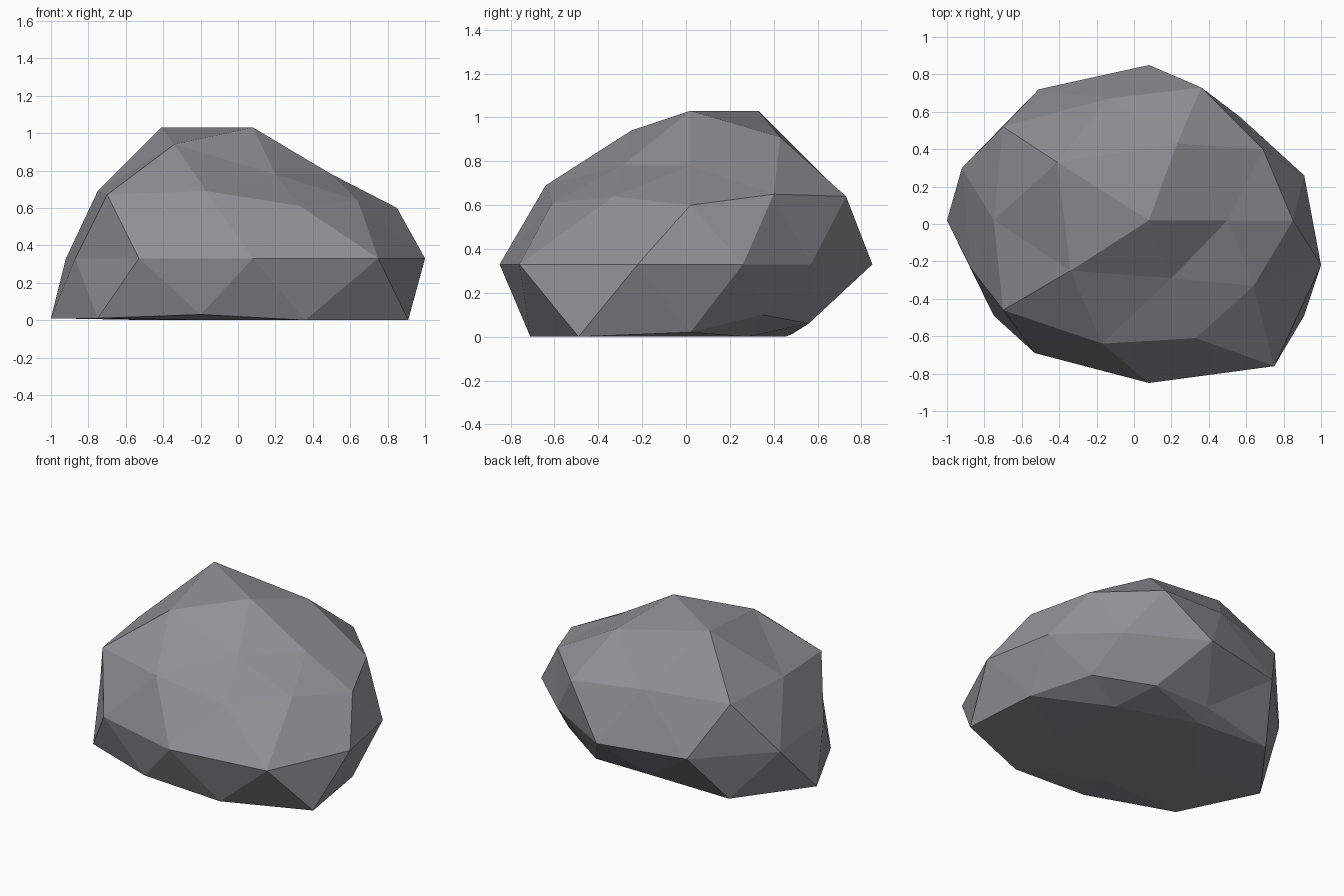
import bpy
import bmesh
from math import cos, sin, radians
from mathutils import Vector

default_cube = bpy.data.objects.get("Cube")
if default_cube:
    bpy.data.objects.remove(default_cube, do_unlink=True)


def make_material(name, colour):
    material = bpy.data.materials.new(name)
    material.use_nodes = True
    material.diffuse_color = (*colour, 1)
    shader = material.node_tree.nodes["Principled BSDF"]
    shader.inputs["Base Color"].default_value = (*colour, 1)
    shader.inputs["Roughness"].default_value = 0.9
    return material


def even_ring(latitude, start, count):
    """Evenly spaced directions on a unit sphere, counter-clockwise from +x."""
    lat = radians(latitude)
    directions = []
    for i in range(count):
        turn = radians(start + i * 360 / count)
        directions.append(Vector((cos(lat) * cos(turn), cos(lat) * sin(turn), sin(lat))))
    return directions


def at_height(points, height):
    return [(x, y, height) for x, y in points]


# Chiselled shape of the boulder, one ring of corners per level
summit = [(.08, .02, 1.03)]
crown = [(.5, .02, .78), (.23, .43, .91), (-.41, .33, 1.03), (-.34, -.25, .94), (.2, -.29, .78)]
shoulder_ridges = [(.85, .02, .6), (.36, .73, .64), (-.7, .52, .68), (-.7, -.46, .67), (.33, -.61, .61)]
shoulder_gaps = [(.69, .4, .65), (-.14, .67, .69), (-.75, .02, .69), (-.17, -.64, .69), (.64, -.33, .64)]
waist = at_height([(.91, .26), (.57, .57), (.08, .85), (-.51, .72), (-.92, .3),
                   (-.87, -.24), (-.53, -.69), (.08, -.85), (.75, -.76), (1, -.22)], .33)
foot_gaps = [(.85, .02, .02), (.29, .56, .06), (-.66, .48, .01), (-.75, -.49, .01), (.36, -.71, 0)]
foot_ridges = [(.64, .35, .1), (-.12, .56, .06), (-1, .02, .01), (-.2, -.72, .03), (.91, -.49, 0)]
underside = [tuple(p * .9) for p in even_ring(58, 36, 5)]
underside = at_height([(x, y) for x, y, z in underside], 0)
base_centre = [(0, 0, 0)]

# Each level paired with its place on a regular faceted ball
levels = [
    (summit, even_ring(90, 0, 1)),
    (crown, even_ring(58, 0, 5)),
    (shoulder_ridges, even_ring(27, 0, 5)),
    (shoulder_gaps, even_ring(32, 36, 5)),
    (waist, even_ring(0, 18, 10)),
    (foot_gaps, even_ring(-32, 0, 5)),
    (foot_ridges, even_ring(-27, 36, 5)),
    (underside, even_ring(-58, 36, 5)),
    (base_centre, even_ring(-90, 0, 1)),
]

# Wrap the regular ball in triangles, then push its corners to the rock shape
bm = bmesh.new()
corners = []
for points, directions in levels:
    for point, direction in zip(points, directions):
        corners.append((bm.verts.new(direction), Vector(point)))
bmesh.ops.convex_hull(bm, input=list(bm.verts))
for vert, point in corners:
    vert.co = point
bmesh.ops.recalc_face_normals(bm, faces=bm.faces)
for face in bm.faces:
    face.smooth = False

mesh = bpy.data.meshes.new("boulder")
bm.to_mesh(mesh)
bm.free()
mesh.materials.append(make_material("stone grey", (.28, .277, .295)))
boulder = bpy.data.objects.new("boulder", mesh)
bpy.context.collection.objects.link(boulder)
